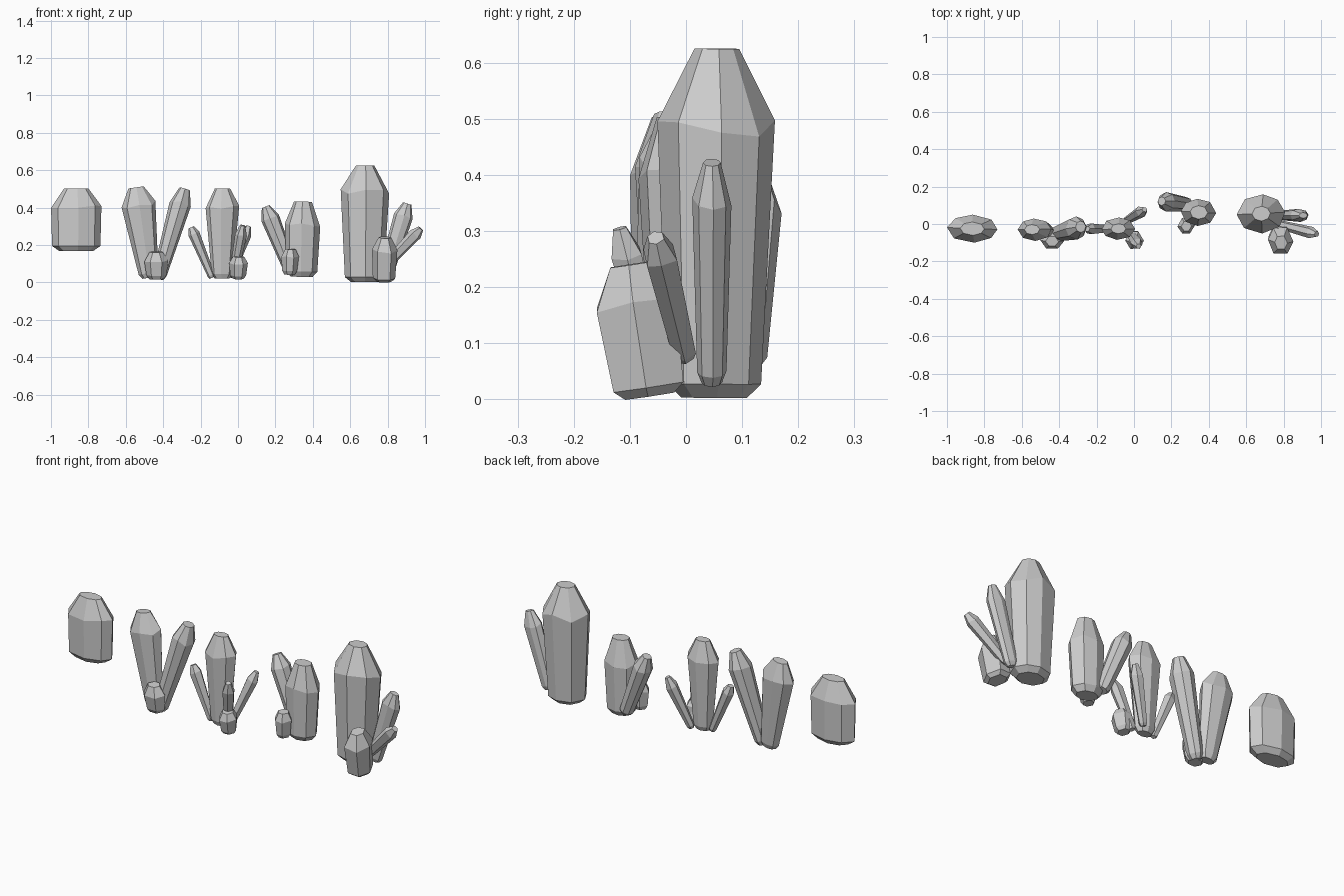
import bpy, bmesh, math, random
from mathutils import Vector

if "Cube" in bpy.data.objects:
    bpy.data.objects.remove(bpy.data.objects["Cube"])

random.seed(4)


def crystal(name, base, top, rx, ry, foot=0.8, shoulder=0.78, tip=0.4,
            sides=8, heel=0.05, foot_cap=0.7, shift=0.0):
    """Faceted prism along base->top: foot cap, body, shoulder, blunt tip."""
    base, top = Vector(base), Vector(top)
    axis = top - base
    w = axis.normalized()
    u = (Vector((1, 0, 0)) - w * w.x).normalized()
    v = w.cross(u)
    fit = 1 / math.sin(math.pi / 3) if sides == 6 else 1.0
    wobble = [random.uniform(-0.1, 0.1) for _ in range(sides)]
    bm = bmesh.new()
    rings = []
    levels = [(0, foot * foot_cap, 0), (heel, foot, 0),
              (shoulder, 1, 0), (1, tip, shift)]
    for i, (t, s, dx) in enumerate(levels):
        ring = []
        for k in range(sides):
            a = 2 * math.pi * k / sides + wobble[k]
            # shoulder corners rise and fall a little
            lift = random.uniform(-0.02, 0.03) if i == 2 else 0
            p = base + axis * (t + lift)
            p += u * (rx * (s * math.cos(a) + dx)) + v * (ry * fit * s * math.sin(a))
            ring.append(bm.verts.new(p))
        rings.append(ring)
    for lo, hi in zip(rings, rings[1:]):
        for k in range(sides):
            n = (k + 1) % sides
            bm.faces.new((lo[k], lo[n], hi[n], hi[k]))
    bm.faces.new(rings[0][::-1])
    bm.faces.new(rings[-1])
    bmesh.ops.recalc_face_normals(bm, faces=bm.faces)
    me = bpy.data.meshes.new(name)
    bm.to_mesh(me)
    bm.free()
    ob = bpy.data.objects.new(name, me)
    bpy.context.collection.objects.link(ob)
    return ob


# Single stubby crystal
crystal("single_crystal", (-0.865, -0.025, 0.168), (-0.865, -0.025, 0.503),
        0.135, 0.075, foot=0.96, shoulder=0.7, tip=0.48, heel=0.08)

# Pair in a V with a small stub
crystal("pair_left_crystal", (-0.475, -0.035, 0.025), (-0.545, -0.03, 0.508),
        0.092, 0.06, foot=0.58, shoulder=0.8, tip=0.45)
crystal("pair_right_crystal", (-0.425, -0.055, 0.02), (-0.285, -0.015, 0.5),
        0.058, 0.062, foot=0.65, shoulder=0.83, tip=0.5)
crystal("pair_stub", (-0.435, -0.075, 0.018), (-0.438, -0.092, 0.163),
        0.064, 0.045, foot=0.85, shoulder=0.66, tip=0.55, sides=6, heel=0.15)

# Upright crystal with thin splayed shards
crystal("spire_crystal", (-0.085, -0.025, 0.02), (-0.083, -0.025, 0.503),
        0.09, 0.06, foot=0.62, shoulder=0.79, tip=0.45)
crystal("spire_left_shard", (-0.138, -0.025, 0.025), (-0.25, -0.026, 0.295),
        0.031, 0.027, foot=0.65, shoulder=0.85, tip=0.5, sides=6)
crystal("spire_back_shard", (-0.045, 0.015, 0.03), (0.057, 0.077, 0.3),
        0.032, 0.027, foot=0.65, shoulder=0.83, tip=0.45, sides=6)
crystal("spire_front_shard", (-0.025, -0.045, 0.03), (0.025, -0.118, 0.305),
        0.032, 0.027, foot=0.7, shoulder=0.83, tip=0.45, sides=6)
crystal("spire_stub", (0, -0.075, 0.02), (0.004, -0.092, 0.138),
        0.05, 0.045, foot=0.85, shoulder=0.7, tip=0.6, sides=6, heel=0.15)

# Broad crystal with a leaning one behind and a stub
crystal("broad_crystal", (0.34, 0.062, 0.03), (0.347, 0.062, 0.432),
        0.095, 0.073, foot=0.88, shoulder=0.68, tip=0.5, heel=0.07)
crystal("broad_back_crystal", (0.285, 0.105, 0.06), (0.148, 0.122, 0.405),
        0.05, 0.052, foot=0.75, shoulder=0.8, tip=0.45)
crystal("broad_stub", (0.275, -0.004, 0.042), (0.28, -0.012, 0.178),
        0.047, 0.04, foot=0.85, shoulder=0.7, tip=0.6, sides=6, heel=0.15)

# Tallest crystal with two shards and a stub
crystal("tall_crystal", (0.675, 0.05, 0.003), (0.68, 0.055, 0.625),
        0.13, 0.105, foot=0.8, shoulder=0.77, tip=0.38, heel=0.04)
crystal("tall_upper_shard", (0.785, 0.046, 0.03), (0.905, 0.046, 0.422),
        0.052, 0.035, foot=0.75, shoulder=0.82, tip=0.45)
crystal("tall_lower_shard", (0.775, -0.002, 0.075), (0.977, -0.054, 0.288),
        0.034, 0.028, foot=0.75, shoulder=0.85, tip=0.5, sides=6)
crystal("tall_stub", (0.78, -0.065, 0.006), (0.786, -0.1, 0.24),
        0.068, 0.072, foot=0.88, shoulder=0.7, tip=0.5, sides=6, heel=0.07)
